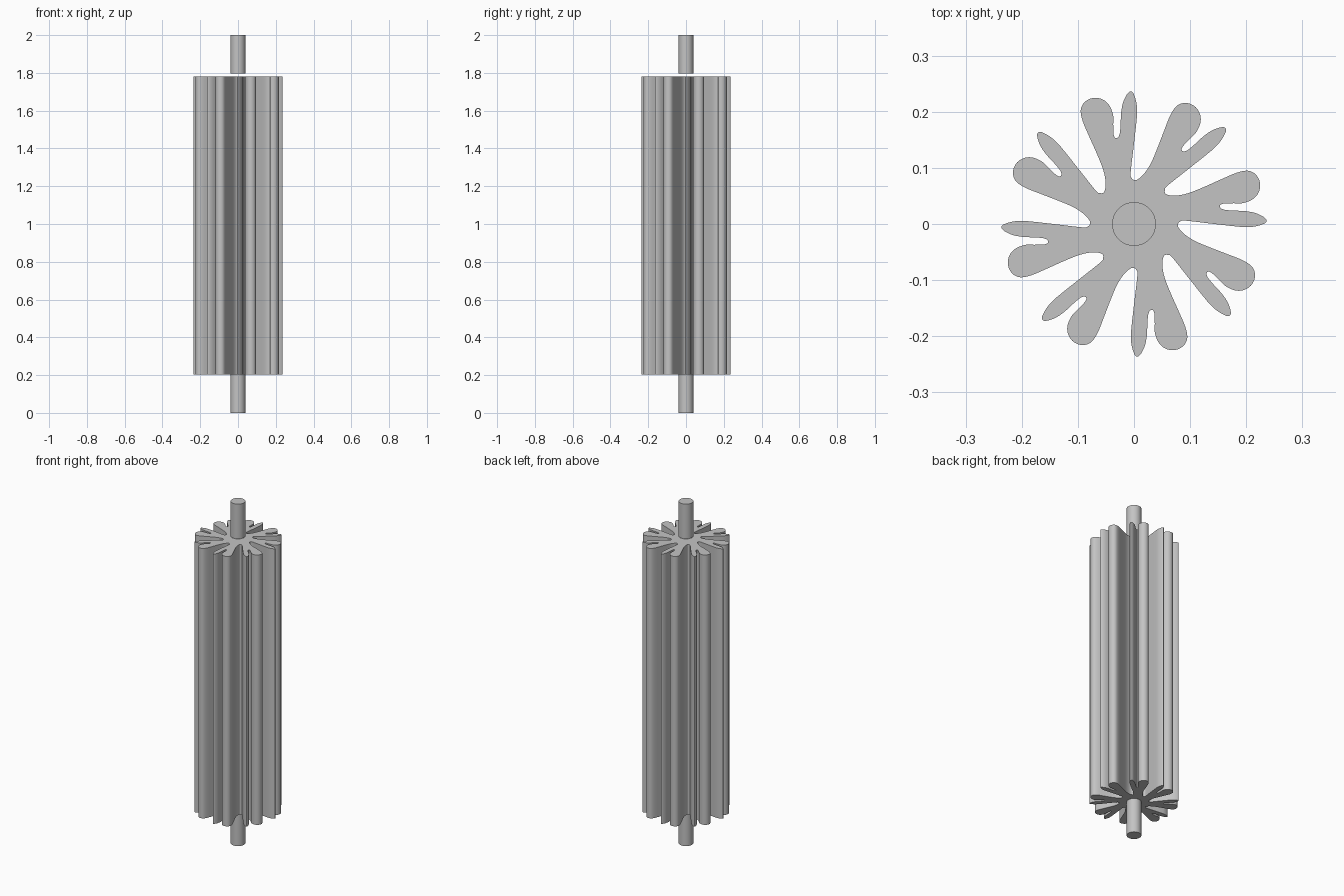
import bpy
import bmesh
from math import pi, radians
from mathutils import Matrix, Vector

default_cube = bpy.data.objects.get("Cube")
if default_cube:
    bpy.data.objects.remove(default_cube, do_unlink=True)

TEETH = 8
STEPS = 4
SHAFT_RADIUS = 0.039

# Outline of one forked tooth, from one valley to the next, in thousandths
TOOTH = [
    (78, -1), (82, 4), (91, 6), (135, 1), (189, -5), (211, -5), (228, -1),
    (236, 4), (233, 11), (218, 19), (198, 23), (175, 24), (159, 26),
    (153, 31), (158, 36), (178, 37), (193, 37), (210, 43), (221, 54),
    (225, 69), (221, 83), (212, 92), (200, 95), (182, 91), (154, 79),
    (127, 67), (100, 56), (79, 51), (64, 51),
]


def make_material(name, colour):
    material = bpy.data.materials.new(name)
    material.use_nodes = True
    material.diffuse_color = colour
    shader = material.node_tree.nodes["Principled BSDF"]
    shader.inputs["Base Color"].default_value = colour
    return material


def smooth_loop(points, steps):
    """Pass a closed smooth curve through the points."""
    result = []
    count = len(points)
    for i in range(count):
        before, start, end, after = (points[(i + k) % count] for k in (-1, 0, 1, 2))
        start_slope = (end - before) / 2
        end_slope = (after - start) / 2
        for step in range(steps):
            t = step / steps
            ease = t * t * (3 - 2 * t)
            result.append(start.lerp(end, ease)
                          + start_slope * (t * (1 - t) ** 2)
                          - end_slope * (t * t * (1 - t)))
    return result


def finish(bm, name, material):
    """Turn the bmesh into a shaded object."""
    bmesh.ops.recalc_face_normals(bm, faces=bm.faces)
    mesh = bpy.data.meshes.new(name)
    bm.to_mesh(mesh)
    bm.free()
    mesh.materials.append(material)
    part = bpy.data.objects.new(name, mesh)
    bpy.context.collection.objects.link(part)
    bpy.ops.object.select_all(action="DESELECT")
    part.select_set(True)
    bpy.context.view_layer.objects.active = part
    bpy.ops.object.shade_smooth_by_angle(angle=radians(30))
    return part


def extrude_outline(name, outline, bottom, top, material):
    bm = bmesh.new()
    base = bm.faces.new([bm.verts.new((p.x, p.y, bottom)) for p in outline])
    extruded = bmesh.ops.extrude_face_region(bm, geom=[base], use_keep_orig=True)
    moved = [v for v in extruded["geom"] if isinstance(v, bmesh.types.BMVert)]
    bmesh.ops.translate(bm, verts=moved, vec=(0, 0, top - bottom))
    return finish(bm, name, material)


def add_shaft(name, bottom, top, material):
    bm = bmesh.new()
    bmesh.ops.create_cone(
        bm, cap_ends=True, segments=48, radius1=SHAFT_RADIUS, radius2=SHAFT_RADIUS,
        depth=top - bottom, matrix=Matrix.Translation((0, 0, (bottom + top) / 2)))
    return finish(bm, name, material)


grey = make_material("plain grey", (0.55, 0.55, 0.55, 1))

# Fluted body: the forked tooth repeated around the axis
controls = []
for tooth in range(TEETH):
    turn = Matrix.Rotation(tooth * 2 * pi / TEETH, 2)
    controls += [turn @ Vector(point) / 1000 for point in TOOTH]
extrude_outline("fluted_body", smooth_loop(controls, STEPS), 0.204, 1.782, grey)

# Shaft ends: the upper one stands just clear of the body
add_shaft("lower_shaft", 0, 0.204, grey)
add_shaft("upper_shaft", 1.796, 2, grey)
